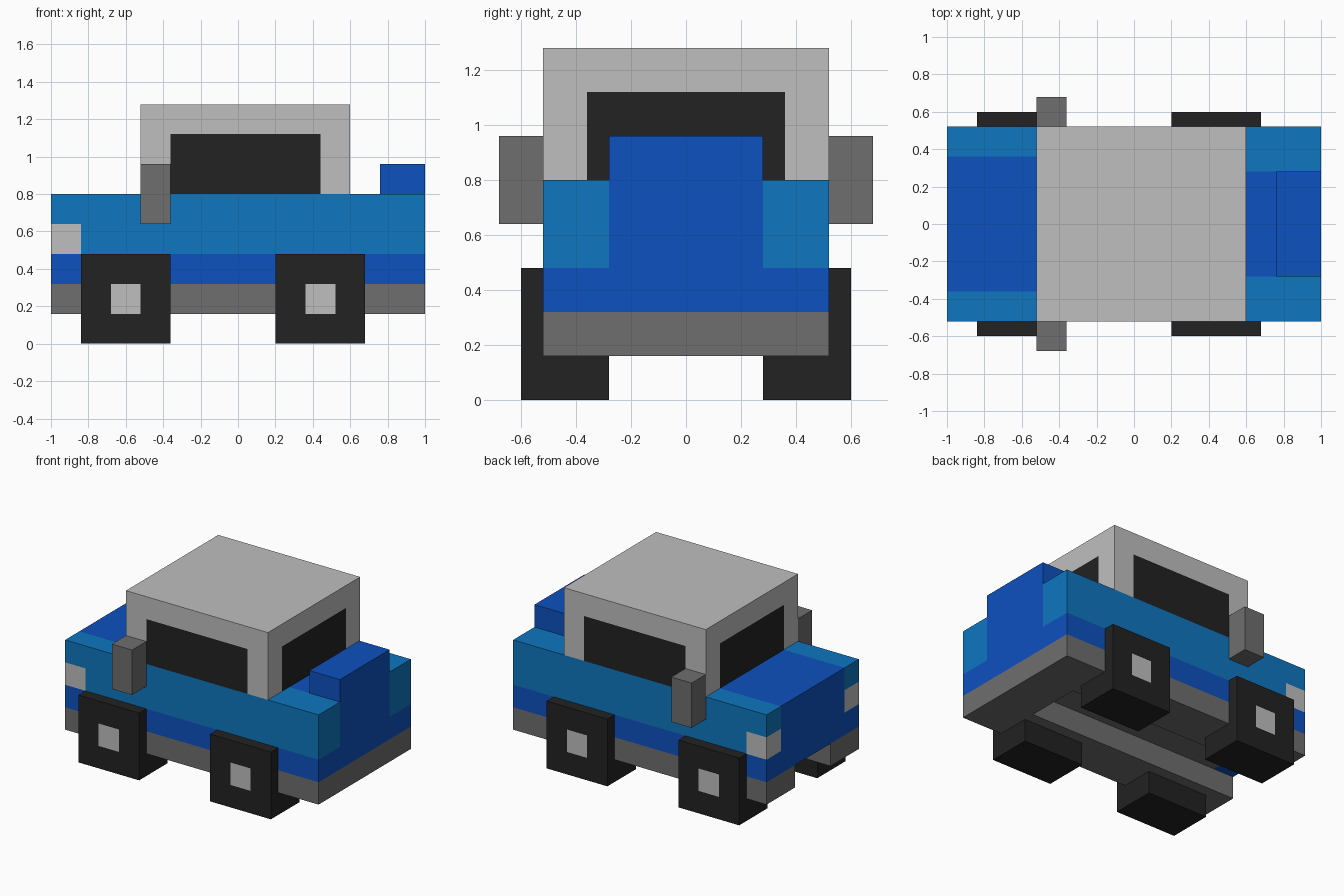
import bpy, bmesh
from mathutils import Vector

cube = bpy.data.objects.get("Cube")
if cube:
    bpy.data.objects.remove(cube, do_unlink=True)


def material(name, hex_code):
    srgb = [int(hex_code[i:i + 2], 16) / 255 for i in (0, 2, 4)]
    rgba = [c / 12.92 if c <= 0.04045 else ((c + 0.055) / 1.055) ** 2.4 for c in srgb] + [1]
    mat = bpy.data.materials.new(name)
    mat.use_nodes = True
    mat.diffuse_color = rgba
    bsdf = next(n for n in mat.node_tree.nodes if n.type == 'BSDF_PRINCIPLED')
    bsdf.inputs["Base Color"].default_value = rgba
    return mat


LIGHT_BLUE = material("light blue", "0E76BF")
DARK_BLUE = material("dark blue", "0D51BF")
LIGHT_GREY = material("light grey", "BFBFBF")
DARK_GREY = material("dark grey", "6E6E6E")
BLACK = material("black", "222222")


def prism(name, outline, z0, z1, mats, cuts=((), (), ()), rule=None):
    """Extrude an outline upwards, cut it along x, y and z, colour faces by rule."""
    bm = bmesh.new()
    base = bm.faces.new([bm.verts.new((x, y, z0)) for x, y in outline])
    top = bmesh.ops.extrude_face_region(bm, geom=[base])["geom"]
    bmesh.ops.translate(bm, vec=(0, 0, z1 - z0),
                        verts=[g for g in top if isinstance(g, bmesh.types.BMVert)])
    bmesh.ops.recalc_face_normals(bm, faces=bm.faces[:])
    for axis, values in enumerate(cuts):
        normal = Vector((axis == 0, axis == 1, axis == 2))
        for v in values:
            bmesh.ops.bisect_plane(bm, geom=bm.verts[:] + bm.edges[:] + bm.faces[:],
                                   plane_co=normal * v, plane_no=normal)
    bm.normal_update()
    if rule:
        for f in bm.faces:
            f.material_index = mats.index(rule(f.calc_center_median(), f.normal))
    mesh = bpy.data.meshes.new(name)
    bm.to_mesh(mesh)
    bm.free()
    for m in mats:
        mesh.materials.append(m)
    obj = bpy.data.objects.new(name, mesh)
    bpy.context.scene.collection.objects.link(obj)
    return obj


def block(name, x, y, z, mats, **kw):
    (x0, x1), (y0, y1) = x, sorted(y)
    return prism(name, [(x0, y0), (x1, y0), (x1, y1), (x0, y1)], *z, mats, **kw)


# Chassis with a channel running underneath, open at the nose
prism("chassis", [(-1, -.52), (1, -.52), (1, .52), (-1, .52),
                  (-1, .2), (.68, .2), (.68, -.2), (-1, -.2)], .16, .32, [DARK_GREY])


# Body: dark lower band, hood and tail stripes, wrap-around headlights
def body_colour(c, n):
    if n.z < -.5:
        return DARK_BLUE if c.x < -.84 else DARK_GREY
    if n.z < .5 and c.z < .48:
        return DARK_BLUE
    stripe = .36 if c.x < -.52 else .28
    if abs(n.y) < .5 and abs(c.y) < stripe:
        return DARK_BLUE
    if c.x < -.84 and .48 < c.z < .64:
        return LIGHT_GREY
    return LIGHT_BLUE


block("body", (-1, 1), (-.52, .52), (.32, .8),
      [LIGHT_BLUE, DARK_BLUE, LIGHT_GREY, DARK_GREY],
      cuts=((-.84, -.52, .6), (-.36, -.28, .28, .36), (.48, .64)), rule=body_colour)


# Cabin with a window on every side
def cabin_colour(c, n):
    if abs(n.z) > .5 or c.z > 1.12:
        return LIGHT_GREY
    inside = abs(c.y) < .36 if abs(n.x) > .5 else -.36 < c.x < .44
    return BLACK if inside else LIGHT_GREY


block("cabin", (-.52, .6), (-.52, .52), (.8, 1.28), [LIGHT_GREY, BLACK],
      cuts=((-.36, .44), (-.36, .36), (1.12,)), rule=cabin_colour)

# Block on the tail
block("tail_block", (.76, 1), (-.28, .28), (.8, .96), [DARK_BLUE])


# Wheels with square hubs, and side mirrors
def wheel_colour(x_mid, side):
    def rule(c, n):
        hub = n.y * side > .5 and abs(c.x - x_mid) < .08 and .16 < c.z < .32
        return LIGHT_GREY if hub else BLACK
    return rule


for side, label in ((-1, "near"), (1, "far")):
    for x_mid, end in ((-.6, "nose"), (.44, "tail")):
        block(f"{end}_wheel_{label}", (x_mid - .24, x_mid + .24), (side * .28, side * .6),
              (0, .48), [BLACK, LIGHT_GREY],
              cuts=((x_mid - .08, x_mid + .08), (), (.16, .32)),
              rule=wheel_colour(x_mid, side))
    block(f"mirror_{label}", (-.52, -.36), (side * .52, side * .68), (.64, .96), [DARK_GREY])
